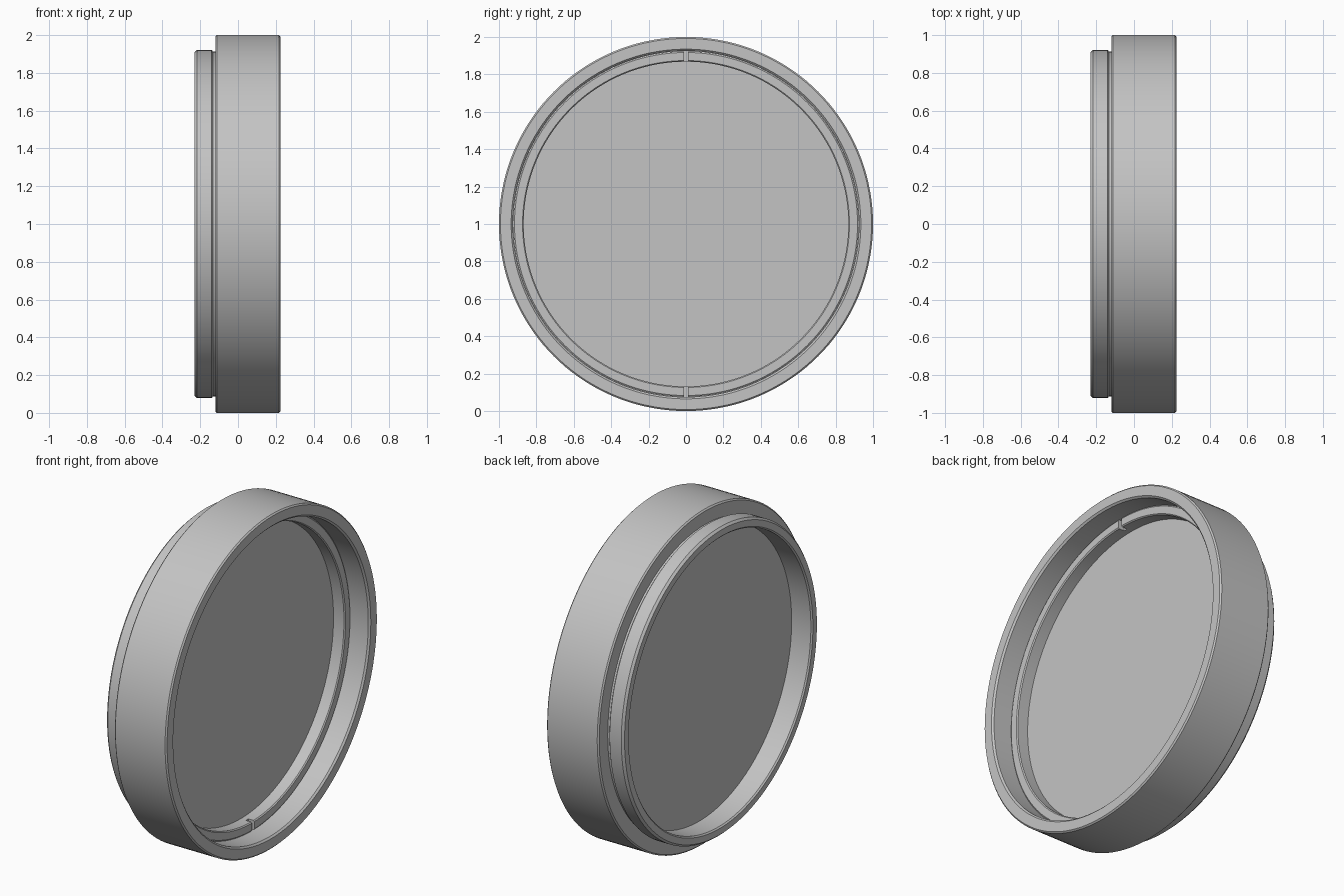
import bpy, bmesh, math
from mathutils import Matrix

cube = bpy.data.objects.get("Cube")
if cube:
    bpy.data.objects.remove(cube, do_unlink=True)

SEGMENTS = 144

grey = bpy.data.materials.new("light_grey")
grey.use_nodes = True
COLOUR = (0.55, 0.55, 0.55, 1)
grey.diffuse_color = COLOUR
grey.node_tree.nodes["Principled BSDF"].inputs["Base Color"].default_value = COLOUR


def add_object(name, bm):
    bmesh.ops.recalc_face_normals(bm, faces=bm.faces)
    mesh = bpy.data.meshes.new(name)
    bm.to_mesh(mesh)
    bm.free()
    mesh.materials.append(grey)
    obj = bpy.data.objects.new(name, mesh)
    bpy.context.collection.objects.link(obj)
    return obj


def lathe(name, profile):
    """Spin a closed (x, radius) profile around the x axis at z = 1."""
    bm = bmesh.new()
    rings = []
    for i in range(SEGMENTS):
        a = 2 * math.pi * i / SEGMENTS
        rings.append([bm.verts.new((x, r * math.sin(a), 1 + r * math.cos(a)))
                      for x, r in profile])
    n = len(profile)
    for i in range(SEGMENTS):
        a, b = rings[i], rings[(i + 1) % SEGMENTS]
        for j in range(n):
            k = (j + 1) % n
            bm.faces.new((a[j], a[k], b[k], b[j]))
    return add_object(name, bm)


def smooth(obj):
    bpy.ops.object.select_all(action="DESELECT")
    obj.select_set(True)
    bpy.context.view_layer.objects.active = obj
    bpy.ops.object.shade_smooth_by_angle(angle=math.radians(30))


# Stepped housing: wide body, narrow mounting collar, inner seat shoulder
housing = lathe("housing", [
    (0.225, 0.935), (0.225, 0.992), (0.217, 1.0), (-0.112, 1.0), (-0.12, 0.992),
    (-0.12, 0.912), (-0.132, 0.912), (-0.14, 0.922), (-0.217, 0.922),
    (-0.23, 0.91), (-0.23, 0.872), (-0.222, 0.864), (-0.095, 0.864),
    (-0.095, 0.925), (0.215, 0.925)])

# Retaining ring that holds the glass from the front
ring = lathe("retaining_ring", [
    (0.025, 0.868), (0.025, 0.924), (0.095, 0.924), (0.1, 0.917),
    (0.1, 0.874), (0.094, 0.868)])

# Two spanner slots, top and bottom
bm = bmesh.new()
for side in (1, -1):
    bmesh.ops.create_cube(bm, size=1, matrix=Matrix.Translation((0.1, 0, 1 + side * 0.896))
                          @ Matrix.Diagonal((0.08, 0.024, 0.12, 1)))
cutter = add_object("slot_cutter", bm)
cutter.hide_render = True
cut = ring.modifiers.new("slots", "BOOLEAN")
cut.operation = "DIFFERENCE"
cut.solver = "EXACT"
cut.object = cutter
bpy.ops.object.select_all(action="DESELECT")
ring.select_set(True)
bpy.context.view_layer.objects.active = ring
bpy.ops.object.modifier_apply(modifier=cut.name)
bpy.data.objects.remove(cutter, do_unlink=True)

# Flat round glass plate
bm = bmesh.new()
bmesh.ops.create_cone(bm, cap_ends=True, segments=SEGMENTS, radius1=0.92, radius2=0.92,
                      depth=0.118,
                      matrix=Matrix.Translation((-0.035, 0, 1))
                      @ Matrix.Rotation(math.pi / 2, 4, "Y"))
glass = add_object("glass_disc", bm)

for obj in (housing, ring, glass):
    smooth(obj)
